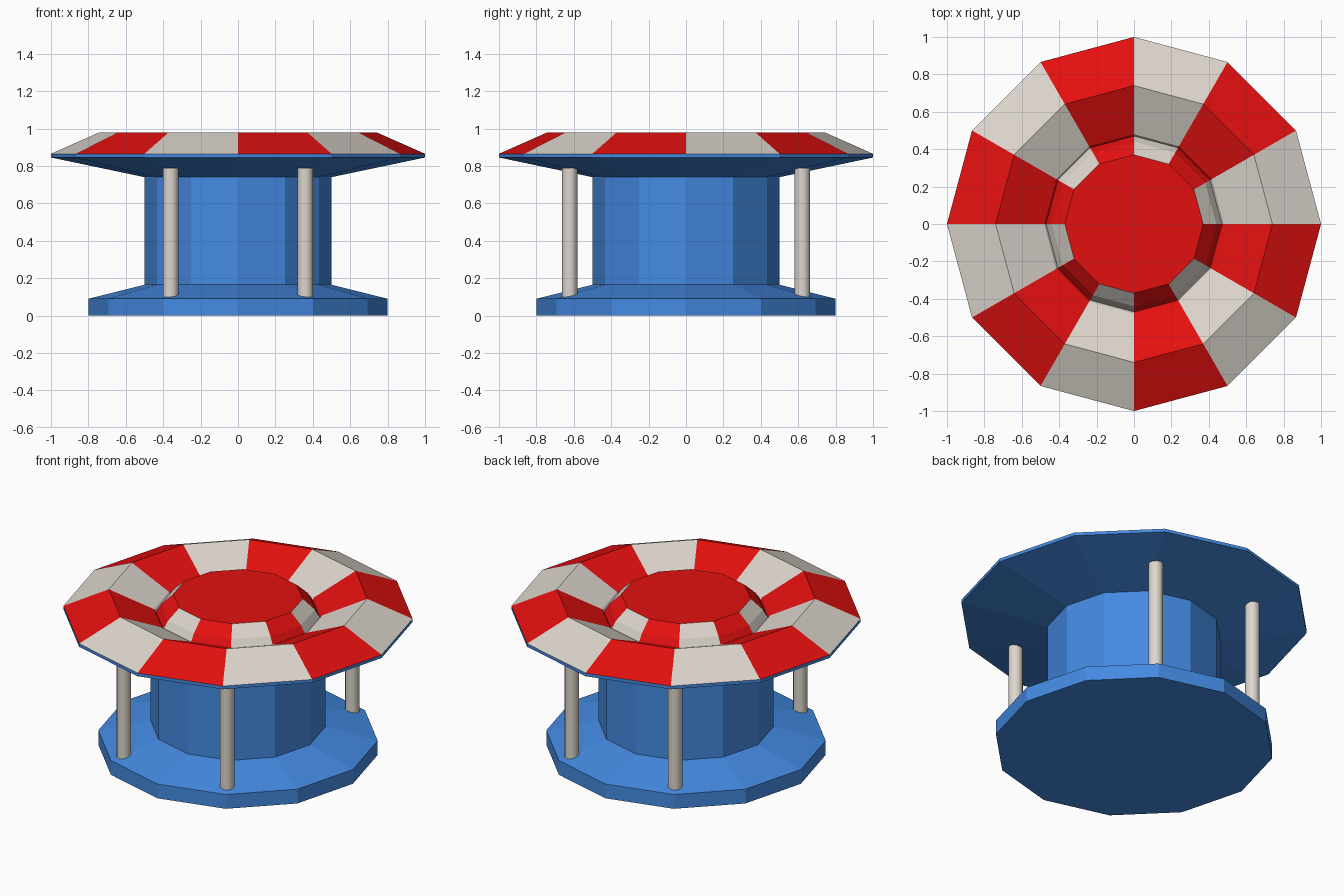
import bpy, bmesh, math

if "Cube" in bpy.data.objects:
    bpy.data.objects.remove(bpy.data.objects["Cube"])

SIDES = 12


def material(name, rgb):
    m = bpy.data.materials.new(name)
    m.diffuse_color = (*rgb, 1.0)
    m.use_nodes = True
    m.node_tree.nodes["Principled BSDF"].inputs["Base Color"].default_value = m.diffuse_color
    return m


BLUE = material("blue", (0.058, 0.255, 0.76))
RED = material("red", (0.77, 0.005, 0.005))
CREAM = material("cream", (0.72, 0.67, 0.61))


def finish(bm, name, mats):
    bmesh.ops.recalc_face_normals(bm, faces=bm.faces)
    mesh = bpy.data.meshes.new(name)
    bm.to_mesh(mesh)
    bm.free()
    for m in mats:
        mesh.materials.append(m)
    ob = bpy.data.objects.new(name, mesh)
    bpy.context.collection.objects.link(ob)
    return ob


def lathe(bm, profile):
    """Sweep (radius, height) points around z; return the rings."""
    rings = []
    for r, z in profile:
        rings.append([bm.verts.new((r * math.cos(2 * math.pi * i / SIDES),
                                    r * math.sin(2 * math.pi * i / SIDES), z))
                      for i in range(SIDES)])
    for a, b in zip(rings, rings[1:]):
        for i in range(SIDES):
            j = (i + 1) % SIDES
            bm.faces.new((a[i], a[j], b[j], b[i]))
    return rings


# Blue spool: base, column and flared canopy underside
bm = bmesh.new()
rings = lathe(bm, [(0.8, 0), (0.8, 0.09), (0.5, 0.165), (0.5, 0.74),
                   (1.0, 0.845), (1.0, 0.865)])
bm.faces.new(rings[0][::-1])
finish(bm, "base_and_column", [BLUE])
# (the striped canopy below closes the open top)

# Striped canopy: ridge, gutter and raised centre
bm = bmesh.new()
rings = lathe(bm, [(1.0, 0.865), (0.74, 0.98), (0.48, 0.865), (0.47, 0.85),
                   (0.44, 0.90), (0.37, 0.965)])
bm.faces.new(rings[-1])
for f in bm.faces:
    c = f.calc_center_median()
    if math.hypot(c.x, c.y) > 0.1:  # alternate sectors are cream
        sector = math.floor(math.degrees(math.atan2(c.y, c.x)) / 30)
        f.material_index = 1 if sector % 2 == 0 else 0
canopy = finish(bm, "striped_canopy", [RED, CREAM])
# open sheet: make sure it faces up
if canopy.data.polygons[-1].normal.z < 0:
    canopy.data.flip_normals()

# Four support poles
for sx, side in ((-1, "left"), (1, "right")):
    for sy, end in ((-1, "front"), (1, "back")):
        bpy.ops.mesh.primitive_cylinder_add(
            vertices=12, radius=0.042, depth=0.69,
            location=(0.36 * sx, 0.622 * sy, 0.445))
        pole = bpy.context.object
        pole.name = f"{end}_{side}_pole"
        pole.data.materials.append(CREAM)
        bpy.ops.object.shade_smooth_by_angle(angle=math.radians(40))
